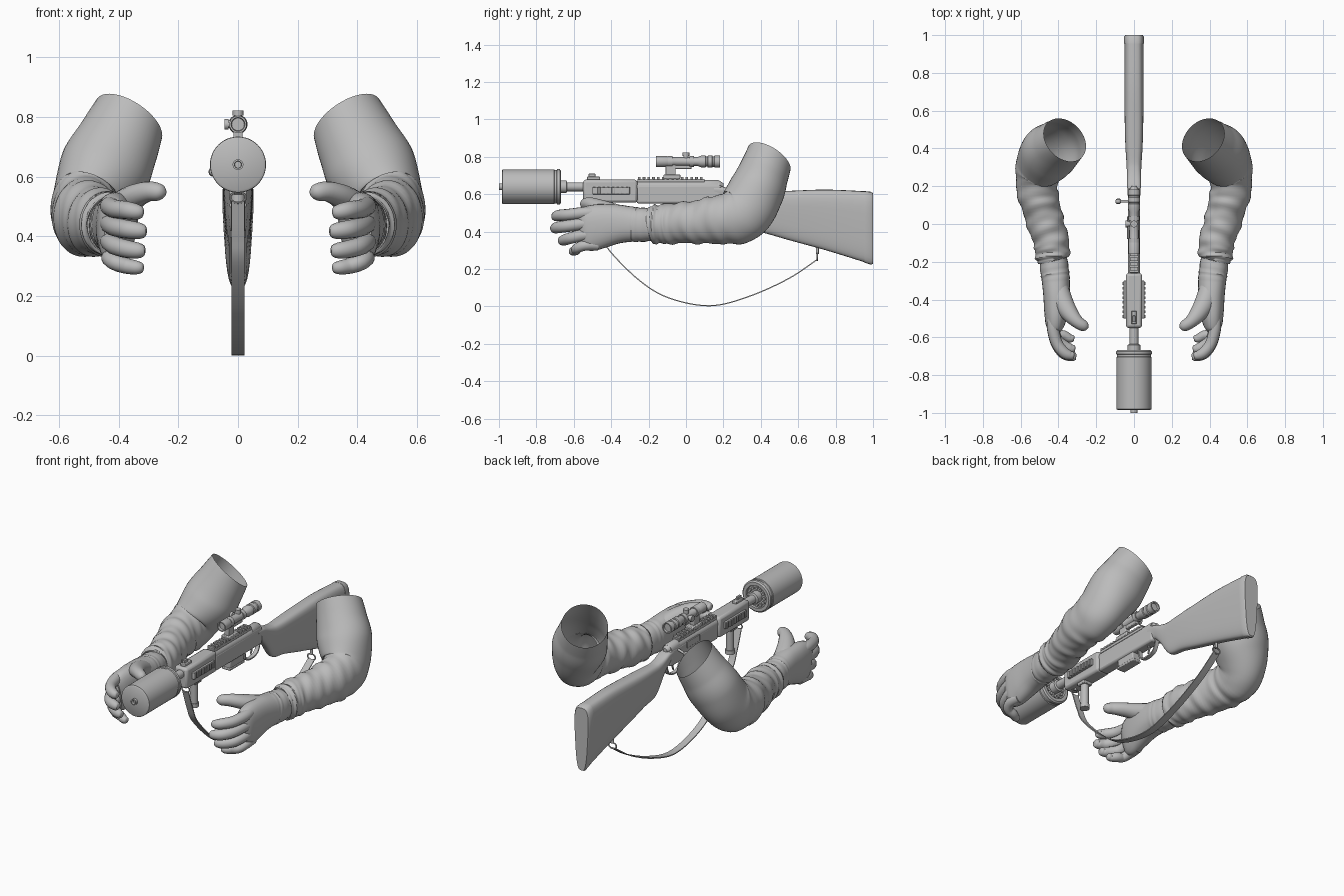
import bpy, bmesh, math
from mathutils import Vector

cube = bpy.data.objects.get("Cube")
if cube:
    bpy.data.objects.remove(cube)

grey = bpy.data.materials.new("plain_grey")
grey.use_nodes = True
grey.diffuse_color = (0.5, 0.5, 0.5, 1)
grey.node_tree.nodes["Principled BSDF"].inputs["Base Color"].default_value = (0.5, 0.5, 0.5, 1)
X, Y, Z = Vector((1, 0, 0)), Vector((0, 1, 0)), Vector((0, 0, 1))
parts = []


def finish(name, bm, bevel=0):
    bmesh.ops.recalc_face_normals(bm, faces=bm.faces)
    mesh = bpy.data.meshes.new(name)
    bm.to_mesh(mesh)
    bm.free()
    mesh.materials.append(grey)
    ob = bpy.data.objects.new(name, mesh)
    bpy.context.collection.objects.link(ob)
    if bevel:
        mod = ob.modifiers.new("edge_bevel", 'BEVEL')
        mod.width, mod.segments, mod.limit_method = bevel, 2, 'ANGLE'
    parts.append(ob)


def spline(rows, steps):
    """Catmull-Rom resampling of station rows."""
    if steps == 1:
        return [list(r) for r in rows]
    out, last = [], len(rows) - 1
    for i in range(last):
        a, b, c, d = rows[max(i - 1, 0)], rows[i], rows[i + 1], rows[min(i + 2, last)]
        for s in range(steps):
            t = s / steps
            out.append([0.5 * (2 * q + (r - p) * t + (2 * p - 5 * q + 4 * r - w) * t * t
                               + (3 * q - p - 3 * r + w) * t ** 3) for p, q, r, w in zip(a, b, c, d)])
    return out + [list(rows[-1])]


def loft(name, rows, n=24, ref=Z, axis=None, steps=1, power=2, end_axis=None,
         ripple=None, side=1, open_end=False, taper=0):
    """Rows are x, y, z, half size along ref, half size across."""
    pts = spline(rows, steps)
    bm, rings = bmesh.new(), []
    for i, (x, y, z, a, b) in enumerate(pts):
        p, q = pts[max(i - 1, 0)], pts[min(i + 1, len(pts) - 1)]
        t = axis or Vector((q[0] - p[0], q[1] - p[1], q[2] - p[2])).normalized()
        if end_axis:
            k = max(0, (i - len(pts) + 2 * steps) / (2 * steps))
            t = t.lerp(end_axis, k).normalized()
        u = (ref - t * ref.dot(t)).normalized()
        v = t.cross(u)
        ring = []
        for j in range(n):
            ang = math.tau * j / n + (math.pi / 4 if n == 4 else 0)
            c, s = math.cos(ang), math.sin(ang)
            cu, sv = (math.copysign(abs(w) ** (2 / power), w) for w in (c, s))
            if n == 4:
                cu, sv = cu * math.sqrt(2), sv * math.sqrt(2)
            k = 1 + (ripple(i / steps, ang) if ripple else 0)
            co = Vector((x, y, z)) + u * a * cu * k + v * b * sv * k * (1 + taper * cu)
            ring.append(bm.verts.new((co.x * side, co.y, co.z)))
        rings.append(ring)
    for r, s in zip(rings, rings[1:]):
        for j in range(n):
            bm.faces.new((r[j], r[(j + 1) % n], s[(j + 1) % n], s[j]))
    bm.faces.new(rings[0])
    if not open_end:
        bm.faces.new(rings[-1])
    finish(name, bm)


def lathe(name, profile, z, x=0, n=32):
    """Turned part along y from (y, radius) pairs."""
    loft(name, [(x, y, z, r, r) for y, r in profile], n, axis=Y)


def rod(name, a, b, r, n=16):
    a, b = Vector(a), Vector(b)
    ref = X if abs((b - a).normalized().x) < 0.8 else Z
    loft(name, [(*a, r, r), (*b, r, r)], n, ref)


def box(name, lo, hi, bevel=0.004):
    bm = bmesh.new()
    bmesh.ops.create_cube(bm, size=1)
    for v in bm.verts:
        v.co = [(h + l) / 2 + c * (h - l) for c, l, h in zip(v.co, lo, hi)]
    finish(name, bm, bevel)


# Suppressor and barrel
BORE = 0.64
lathe("suppressor", [(-.985, .085), (-.98, .093), (-.705, .093), (-.702, .089), (-.692, .089),
                     (-.689, .094), (-.675, .094), (-.668, .086), (-.668, .068), (-.68, .066)], BORE, n=48)
lathe("muzzle_tip", [(-.985, .011), (-1, .012), (-1, .018), (-.97, .018)], BORE)
lathe("barrel", [(-.69, .034), (-.64, .034), (-.635, .024), (-.5, .024)], BORE)
for i in range(12):
    a = math.tau * i / 12
    c, s = math.cos(a) * .052, BORE + math.sin(a) * .052
    rod("suppressor_stud", (c, -.69, s), (c, -.67, s), .009, 10)

# Handguard with side rails
box("handguard", (-.043, -.55, .555), (.043, -.26, .678), .014)
box("front_sight_base", (-.014, -.53, .675), (.014, -.46, .694))
box("front_sight", (-.007, -.52, .69), (.007, -.485, .71), .002)
for s in (-1, 1):
    box("side_rail", (s * .047 - .008, -.5, .60), (s * .047 + .008, -.3, .64), .002)
    for i in range(8):
        y = -.497 + i * .025
        box("side_rail_tooth", (s * .056 - .005, y, .602), (s * .056 + .005, y + .014, .638), .001)
rod("foregrip", (0, -.42, .57), (0, -.42, .41), .023)
rod("foregrip_cap", (0, -.42, .42), (0, -.42, .395), .027)
box("foregrip_clamp", (-.03, -.45, .54), (.03, -.39, .565))

# Receiver, bolt and top rail
box("receiver", (-.033, -.265, .55), (.033, .19, .65), .012)
rod("receiver_tube", (0, -.27, BORE), (0, .18, BORE), .032, 24)
box("top_rail", (-.022, -.26, .665), (.022, .1, .682), .002)
for i in range(14):
    y = -.257 + i * .0255
    box("top_rail_tooth", (-.024, y, .68), (.024, y + .014, .693), .001)
box("ejection_port", (-.037, -.08, .61), (-.03, .04, .648), .002)
rod("bolt_handle", (-.02, .12, .635), (-.075, .12, .618), .007)
lathe("bolt_knob", [(.105, .006), (.11, .013), (.12, .016), (.13, .013), (.135, .006)], .616, -.083, 16)
lathe("bolt_shroud", [(.1, .03), (.17, .03), (.185, .022), (.2, .012)], .647)
box("magazine", (-.025, -.11, .505), (.025, .02, .56), .006)
box("magazine_floor", (-.028, -.115, .497), (.028, .025, .512))
loft("trigger_guard", [(0, .05, .555, .012, .004), (0, .065, .495, .012, .004), (0, .12, .482, .012, .004),
                       (0, .175, .5, .012, .004), (0, .2, .56, .012, .004)], 4, X, steps=6)
loft("trigger", [(0, .12, .56, .006, .007), (0, .13, .53, .006, .006), (0, .12, .502, .005, .004)], 8, X, steps=4)

# Scope with recessed lenses
SIGHT = 0.775
lathe("scope", [(-.145, .021), (-.16, .023), (-.16, .029), (-.1, .029), (-.085, .023), (.06, .023), (.08, .031),
                (.105, .031), (.108, .027), (.114, .027), (.117, .032), (.14, .032), (.143, .028), (.15, .028),
                (.153, .032), (.182, .032), (.182, .025), (.17, .024)], SIGHT)
rod("elevation_turret", (0, 0, SIGHT), (0, 0, .806), .013)
rod("elevation_cap", (0, 0, .804), (0, 0, .822), .018)
rod("windage_turret", (0, 0, SIGHT), (-.034, 0, SIGHT), .013)
rod("windage_cap", (-.032, 0, SIGHT), (-.046, 0, SIGHT), .018)
box("scope_mount", (-.015, -.11, .69), (.015, -.055, .76))
box("scope_mount_foot", (-.027, -.12, .682), (.027, -.03, .705))
box("scope_mount_arm", (-.012, -.1, .735), (.012, .03, .757))
for y in (-.085, .03):
    lathe("scope_ring", [(y - .012, .029), (y + .012, .029)], SIGHT)

# Stock: top and bottom heights along its length
stock = [(.15, .645, .56, .031), (.2, .64, .555, .033), (.25, .622, .50, .034), (.29, .612, .44, .035),
         (.33, .608, .407, .037), (.42, .612, .392, .042), (.55, .618, .355, .045),
         (.75, .625, .3, .046), (.957, .616, .236, .046)]
loft("stock", [(0, y, (t + b) / 2, (t - b) / 2, w) for y, t, b, w in stock],
     32, axis=Y, steps=4, power=3.5, taper=.25)
pad = [(.955, .617, .234, .048), (.99, .613, .223, .048), (1, .605, .228, .042)]
loft("butt_pad", [(0, y, (t + b) / 2, (t - b) / 2, w) for y, t, b, w in pad],
     32, axis=Y, power=3.5, taper=.25)

# Sling and its swivels
sling = [(-.5, .515), (-.46, .4), (-.41, .3), (-.25, .14), (-.09, .045), (.13, .004),
         (.34, .055), (.55, .15), (.7, .25)]
loft("sling", [(0, y, z, .021, .003) for y, z in sling], 4, X, steps=8)
for y, z in ((-.5, .53), (.702, .265)):
    rod("swivel_stud", (0, y, z + .015), (0, y, z + .055), .008)
    loft("swivel_loop", [(c * .026, y, z + s * .018, .004, .004) for c, s in
                         ((math.cos(k * math.tau / 20), math.sin(k * math.tau / 20)) for k in range(21))], 8, Y)


# Sleeves and hands
def folds(t, ang):
    fade = max(0, min(1, (5.4 - t) / 1.5))
    return fade * (.035 * math.sin(7 * t + 1.6 * math.sin(ang + t))
                   + .022 * math.sin(13 * t + 2 * math.cos(2 * ang)))


def glove_folds(t, ang):
    return .02 * math.sin(11 * t + math.sin(ang)) if t < 2 else 0


sleeve = [(.43, -.19, .437, .075, .088), (.432, -.175, .438, .09, .102), (.437, -.1, .442, .094, .107),
          (.475, .03, .45, .099, .113), (.51, .17, .464, .108, .13), (.507, .3, .495, .12, .152),
          (.45, .375, .615, .153, .15), (.403, .415, .71, .142, .137), (.366, .445, .79, .128, .13)]
palm = [(.43, -.16, .437, .085, .072), (.42, -.25, .437, .092, .076), (.414, -.3, .44, .095, .074),
        (.41, -.38, .44, .107, .07), (.413, -.47, .427, .12, .062), (.417, -.53, .412, .118, .05),
        (.417, -.565, .405, .096, .03)]
# Each finger: knuckle height, tip height, tip x, tip y, radius
fingers = [("index", .5, .482, .315, -.695, .031), ("middle", .443, .418, .305, -.7, .032),
           ("ring", .383, .352, .31, -.66, .031), ("little", .327, .295, .315, -.605, .027)]
for label, side in (("left", 1), ("right", -1)):
    loft(label + "_sleeve", sleeve, 40, X, steps=10, side=side, ripple=folds, open_end=True,
         end_axis=Vector((-.5, .5, .75)))
    loft(label + "_palm", palm, 28, Z, steps=6, side=side, ripple=glove_folds, power=2.3)
    for finger, kz, tz, tx, ty, r in fingers:
        loft(label + "_" + finger + "_finger",
             [(.425, -.47, kz, r, r), (.43, -.54, kz, r * 1.05, r * 1.05),
              (.41, ty * .5 - .28, (kz + tz) / 2, r, r), (.372, ty + .016, tz + .005, r * .97, r * .97),
              (tx + .025, ty, tz, r * .85, r * .85), (tx + .006, ty + .002, tz, r * .6, r * .6),
              (tx, ty + .002, tz, r * .15, r * .15)], 14, Z, steps=4, side=side)
    loft(label + "_thumb", [(.405, -.31, .475, .05, .05), (.382, -.4, .505, .05, .055),
                            (.343, -.47, .535, .04, .046), (.3, -.518, .55, .034, .034),
                            (.265, -.54, .548, .029, .029), (.249, -.549, .545, .017, .017),
                            (.244, -.552, .544, .004, .004)], 16, Z, steps=4, side=side)

# Smooth shading with crisp edges
bpy.ops.object.select_all(action='DESELECT')
for ob in parts:
    ob.select_set(True)
bpy.context.view_layer.objects.active = parts[0]
bpy.ops.object.shade_smooth_by_angle(angle=math.radians(35))
